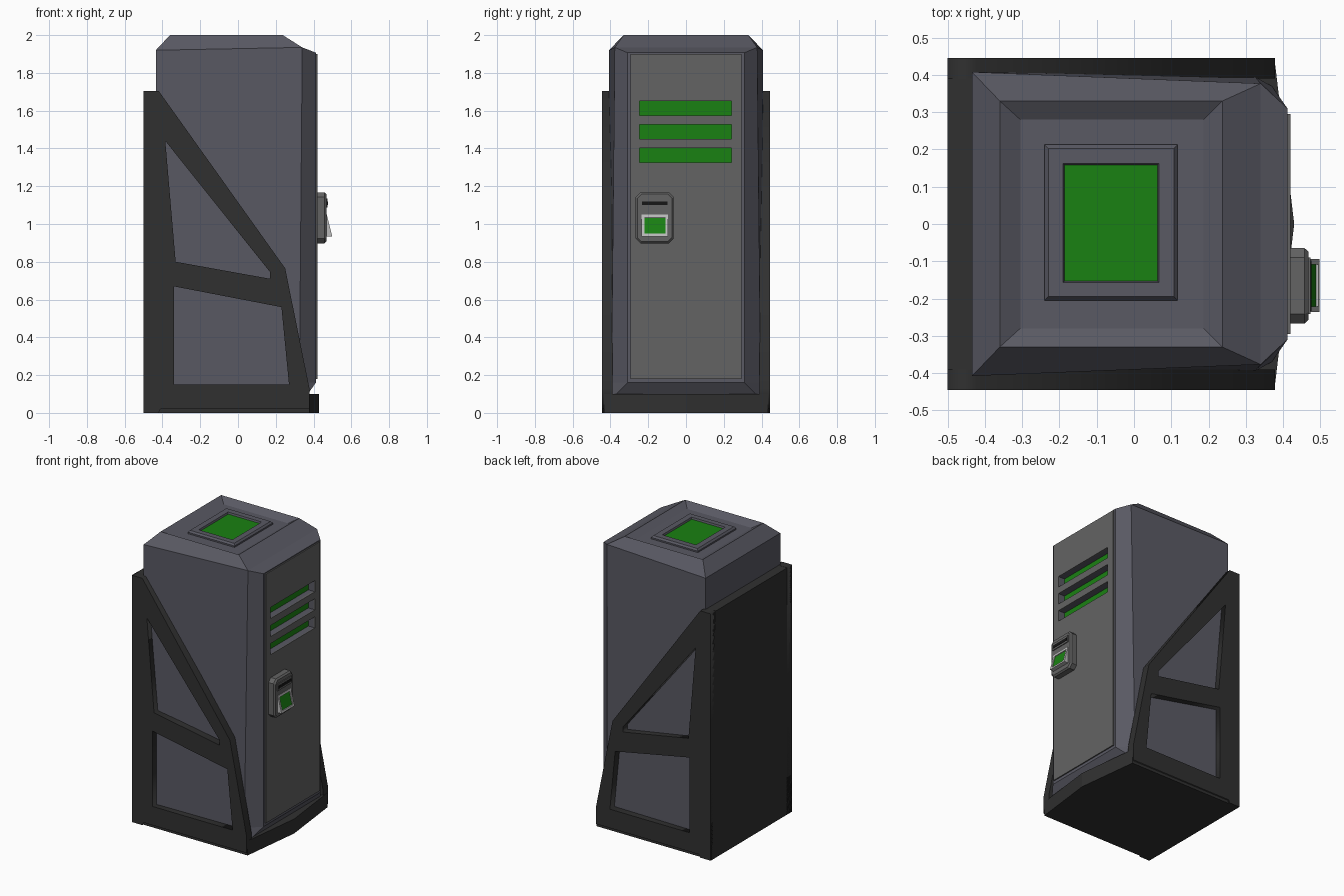
import bpy, bmesh
from mathutils import Vector

if "Cube" in bpy.data.objects:
    bpy.data.objects.remove(bpy.data.objects["Cube"])


def material(name, rgb):
    m = bpy.data.materials.new(name)
    m.diffuse_color = (*rgb, 1)
    m.use_nodes = True
    m.node_tree.nodes["Principled BSDF"].inputs["Base Color"].default_value = m.diffuse_color
    return m


SHELL = material("shell_grey", (0.10, 0.10, 0.125))
FRAME = material("frame_dark", (0.03, 0.03, 0.03))
DOOR = material("door_grey", (0.125, 0.125, 0.125))
LIGHT = material("trim_light", (0.5, 0.5, 0.5))
BLACK = material("slot_black", (0.008, 0.008, 0.008))
GREEN = material("glow_green", (0.01, 0.22, 0.006))


def finish(name, bm, *mats):
    bmesh.ops.recalc_face_normals(bm, faces=bm.faces[:])
    me = bpy.data.meshes.new(name)
    bm.to_mesh(me)
    bm.free()
    for m in mats:
        me.materials.append(m)
    ob = bpy.data.objects.new(name, me)
    bpy.context.collection.objects.link(ob)
    return ob


def bridge(bm, a, b):
    for i in range(len(a)):
        j = (i + 1) % len(a)
        bm.faces.new((a[i], a[j], b[j], b[i]))


def loft(name, rings, mat, cap_mat=None):
    """Skin matching rings; the last cap may have its own material."""
    bm = bmesh.new()
    vs = [[bm.verts.new(p) for p in r] for r in rings]
    for a, b in zip(vs, vs[1:]):
        bridge(bm, a, b)
    bm.faces.new(vs[0])
    bm.faces.new(vs[-1]).material_index = 1 if cap_mat else 0
    return finish(name, bm, mat, *([cap_mat] if cap_mat else []))


def rect_xy(x0, x1, y0, y1, z):
    return [(x0, y0, z), (x1, y0, z), (x1, y1, z), (x0, y1, z)]


def box(name, x0, x1, y0, y1, z0, z1, mat):
    return loft(name, [rect_xy(x0, x1, y0, y1, z0), rect_xy(x0, x1, y0, y1, z1)], mat)


def octagon(x, y0, y1, z0, z1, c):
    return [(x, y0 + c, z0), (x, y1 - c, z0), (x, y1, z0 + c), (x, y1, z1 - c),
            (x, y1 - c, z1), (x, y0 + c, z1), (x, y0, z1 - c), (x, y0, z0 + c)]


# Cabinet shell: mirrored six-point sections (back, shoulder, front) up to a dished top
def section(bm, half):
    pts = [(x, -y, z) for x, y, z in half] + [(x, y, z) for x, y, z in reversed(half)]
    return [bm.verts.new(p) for p in pts]


bm = bmesh.new()
low = section(bm, [(-.435, .405, .05), (.325, .395, .05), (.37, .37, .10)])
mid = section(bm, [(-.435, .408, .16), (.325, .395, .16), (.412, .31, .16)])
top = section(bm, [(-.435, .408, 1.92), (.34, .377, 1.935), (.412, .31, 1.907)])
bridge(bm, low, mid)
bridge(bm, mid, top)
bm.faces.new(low)
bm.faces.new(top[1:5])
rim = [top[0], top[1], top[4], top[5]]
for args in ((-.36, .237, -.33, .33, 2.0), (-.305, .187, -.28, .28, 1.97)):
    ring = [bm.verts.new(p) for p in rect_xy(*args)]
    bridge(bm, rim, ring)
    rim = ring
bm.faces.new(rim)
shell = finish("cabinet_shell", bm, SHELL)

# Raised surround with sunken screen on the roof
loft("roof_screen", [rect_xy(-.24, .117, -.205, .213, 1.965),
                     rect_xy(-.24, .117, -.205, .213, 1.98),
                     rect_xy(-.23, .107, -.195, .203, 1.992),
                     rect_xy(-.19, .067, -.157, .163, 1.992),
                     rect_xy(-.186, .063, -.153, .159, 1.98)], SHELL, GREEN)

# Door with three recessed lit vents
door = box("door", .405, .42, -.295, .295, .18, 1.9, DOOR)
for i, z in enumerate((1.325, 1.45, 1.575)):
    cutter = box("vent_cutter", .365, .5, -.245, .24, z, z + .077, DOOR)
    cutter.hide_render = True
    for ob in (shell, door):
        mod = ob.modifiers.new("vent", "BOOLEAN")
        mod.operation, mod.object, mod.solver = "DIFFERENCE", cutter, "EXACT"
        bpy.context.view_layer.objects.active = ob
        bpy.ops.object.modifier_apply(modifier=mod.name)
    bpy.data.objects.remove(cutter)
    box(f"vent_light_{i + 1}", .36, .37, -.245, .24, z, z + .077, GREEN)

# Lock housing with card slot and tilted button
loft("lock_housing", [octagon(.415, -.267, -.065, .898, 1.167, .025),
                      octagon(.458, -.267, -.065, .898, 1.167, .025),
                      octagon(.468, -.258, -.074, .907, 1.158, .022)], DOOR)
box("card_slot_trim", .46, .474, -.242, -.09, 1.087, 1.135, DOOR)
box("card_slot", .46, .476, -.234, -.098, 1.1, 1.12, BLACK)


def tilted(y0, y1, z0, z1, sink=0.0):
    def slope(z):
        return .4985 - (z - .935) * .25 - sink
    return [(slope(z), y, z) for y, z in ((y0, z0), (y1, z0), (y1, z1), (y0, z1))]


face = tilted(-.236, -.094, .935, 1.05)
loft("lock_button", [[(.46, y, z) for _, y, z in face], face,
                     tilted(-.221, -.109, .949, 1.036),
                     tilted(-.221, -.109, .949, 1.036, .006)], LIGHT, GREEN)

# Side frames: outline with two window openings, extruded and mirrored
outline = [(-.5, 0), (-.5, 1.705), (-.42, 1.705), (.25, .765), (.378, .13),
           (.378, .02), (-.41, .02), (-.42, 0)]
upper_window = [(-.385, 1.44), (-.33, .80), (.17, .71), (.17, .745)]
lower_window = [(-.34, .67), (-.34, .15), (.27, .15), (.23, .56)]
cu = bpy.data.curves.new("side_outline", "CURVE")
cu.dimensions, cu.fill_mode, cu.extrude = "2D", "BOTH", .0275
for loop in (outline, upper_window, lower_window):
    sp = cu.splines.new("POLY")
    sp.points.add(len(loop) - 1)
    for p, (x, z) in zip(sp.points, loop):
        p.co = (x, z, 0, 1)
    sp.use_cyclic_u = True
tmp = bpy.data.objects.new("side_outline", cu)
bpy.context.collection.objects.link(tmp)
bpy.context.view_layer.update()
side = bpy.data.meshes.new_from_object(tmp.evaluated_get(bpy.context.evaluated_depsgraph_get()))
bpy.data.objects.remove(tmp)
for name, s in (("side_frame_near", -1), ("side_frame_far", 1)):
    bm = bmesh.new()
    bm.from_mesh(side)
    for v in bm.verts:
        x, z, d = v.co
        v.co = Vector((x, s * (.4175 + d), z))
    bmesh.ops.remove_doubles(bm, verts=bm.verts[:], dist=1e-5)
    for f in bm.faces:
        f.material_index = 0
    finish(name, bm, FRAME)

# Back plate and base with a pointed front edge
box("back_plate", -.5, -.42, -.444, .444, 0, 1.704, FRAME)
plan = [(-.45, -.435), (.378, -.435), (.43, 0), (.378, .435), (-.45, .435)]
loft("base", [[(x, y, z) for x, y in plan] for z in (0, .1)], FRAME)
